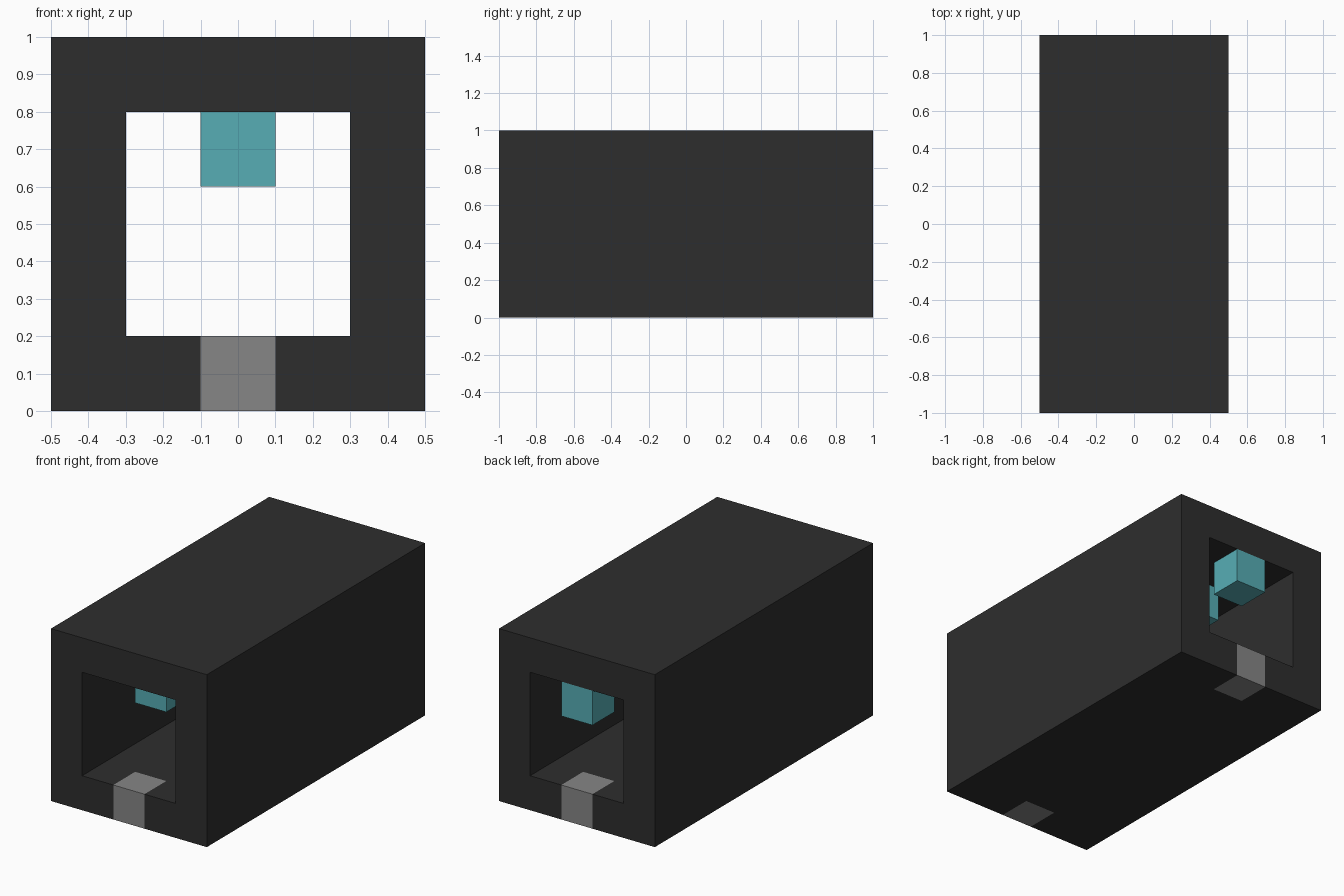
import bpy

default = bpy.data.objects.get("Cube")
if default:
    bpy.data.objects.remove(default, do_unlink=True)


def material(name, r, g, b):
    mat = bpy.data.materials.new(name)
    mat.use_nodes = True
    mat.diffuse_color = (r, g, b, 1)
    mat.node_tree.nodes["Principled BSDF"].inputs["Base Color"].default_value = (r, g, b, 1)
    return mat


def block(name, centre, size, mat=None):
    bpy.ops.mesh.primitive_cube_add(size=1, location=centre)
    obj = bpy.context.object
    obj.name = name
    obj.scale = size
    bpy.ops.object.transform_apply(location=False, rotation=False, scale=True)
    if mat:
        obj.data.materials.append(mat)
    return obj


def cut(target, cutter):
    cutter.hide_render = True
    mod = target.modifiers.new("cut", "BOOLEAN")
    mod.operation = "DIFFERENCE"
    mod.solver = "EXACT"
    mod.object = cutter
    bpy.context.view_layer.objects.active = target
    bpy.ops.object.modifier_apply(modifier=mod.name)
    bpy.data.objects.remove(cutter, do_unlink=True)


dark = material("dark charcoal", 0.027, 0.027, 0.027)
grey = material("mid grey", 0.24, 0.24, 0.24)
teal = material("soft teal", 0.095, 0.42, 0.46)

# Square tunnel with an open bore along its length
tunnel = block("tunnel_shell", (0, 0, 0.5), (1, 2, 1), dark)
cut(tunnel, block("bore_cutter", (0, 0, 0.5), (0.6, 2.2, 0.6)))

# Flush grey inserts in the floor at both ends
for side, end in (("front", -1), ("back", 1)):
    cut(tunnel, block("notch_cutter", (0, end, 0.1), (0.2, 0.4, 0.4)))
    block(side + "_floor_insert", (0, 0.9 * end, 0.1), (0.2, 0.2, 0.2), grey)

# Row of ceiling lamps, evenly spaced up to the back opening
for i in range(5):
    block(f"ceiling_lamp_{i + 1}", (0, -0.7 + 0.4 * i, 0.7), (0.2, 0.2, 0.2), teal)
